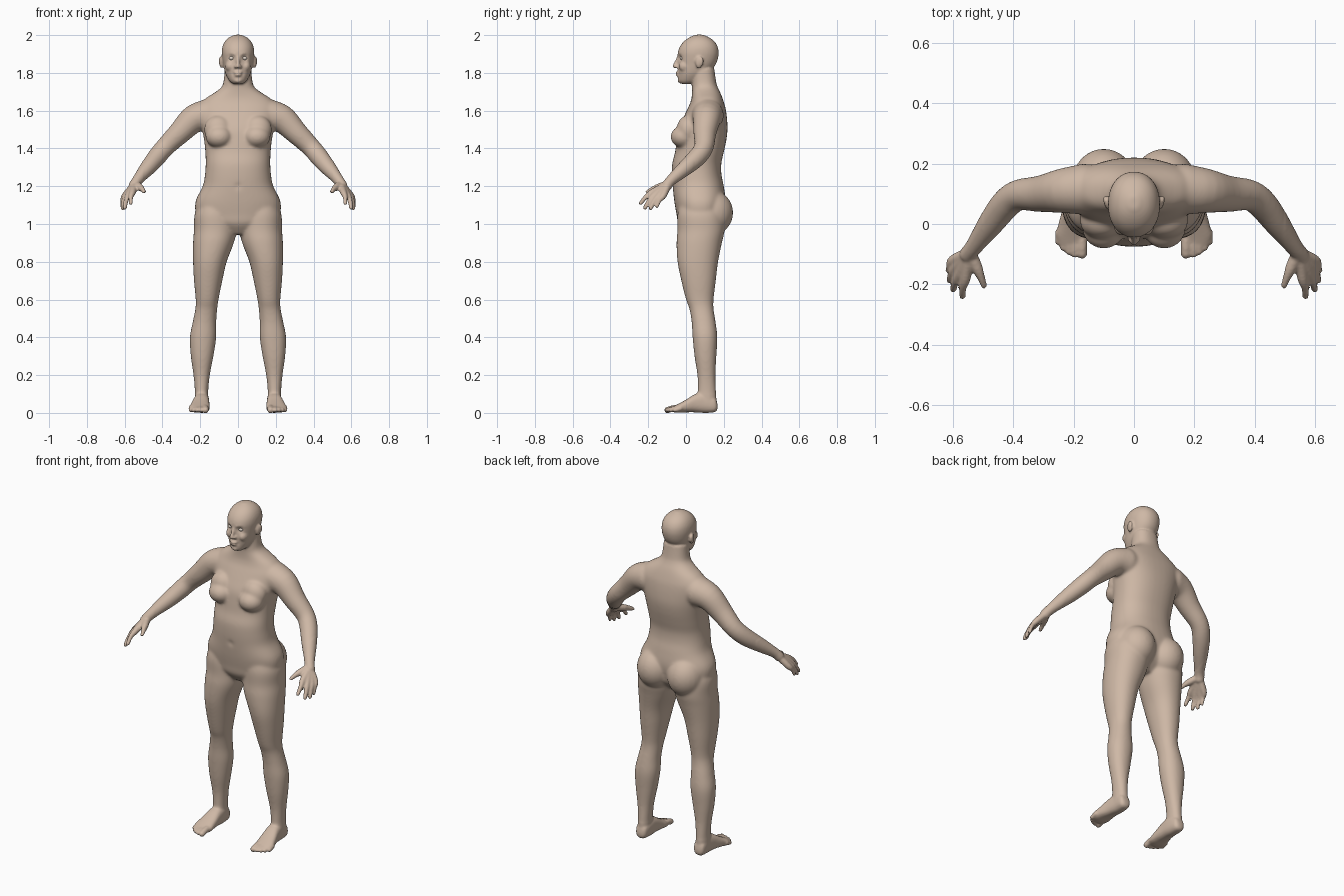
import bpy, bmesh
from math import cos, sin, pi, exp, copysign
from mathutils import Vector, Matrix

bm = bmesh.new()


def spline(rows, n=4):
    """Catmull-Rom interpolation of rows of numbers."""
    out = []
    for i in range(len(rows) - 1):
        a, b = rows[max(i - 1, 0)], rows[i]
        c, d = rows[i + 1], rows[min(i + 2, len(rows) - 1)]
        for k in range(n):
            t = k / n
            out.append([0.5 * (2 * q + (r - p) * t + (2 * p - 5 * q + 4 * r - s) * t * t
                               + (3 * q - p - 3 * r + s) * t ** 3)
                        for p, q, r, s in zip(a, b, c, d)])
    return out + [list(rows[-1])]


def skin(rings):
    """Bridge rings of points into a closed tube."""
    vs = [[bm.verts.new(p) for p in r] for r in rings]
    n = len(vs[0])
    for a, b in zip(vs, vs[1:]):
        for i in range(n):
            bm.faces.new((a[i], a[(i + 1) % n], b[(i + 1) % n], b[i]))
    bm.faces.new(vs[0])
    bm.faces.new(vs[-1])


def loft(rows, axis='z', p=2.0, n=40):
    """Rows: position on axis, x min, x max, then min and max of the other axis."""
    rings = []
    for t, x0, x1, w0, w1 in spline(rows):
        ring = []
        for k in range(n):
            c, s = cos(2 * pi * k / n), sin(2 * pi * k / n)
            x = (x0 + x1) / 2 + (x1 - x0) / 2 * copysign(abs(c) ** (2 / p), c)
            w = (w0 + w1) / 2 + (w1 - w0) / 2 * copysign(abs(s) ** (2 / p), s)
            ring.append((x, w, t) if axis == 'z' else (x, t, w))
        rings.append(ring)
    skin(rings)


def ball(c, r):
    m = Matrix.Translation(c) @ Matrix.Diagonal((*r, 1))
    bmesh.ops.create_uvsphere(bm, u_segments=24, v_segments=16, radius=1, matrix=m)


def tube(pts, n=20):
    """Round limb through (x, y, z, radius) points with ball ends."""
    path = spline(pts)
    rings = []
    for i, q in enumerate(path):
        d = Vector(path[min(i + 1, len(path) - 1)][:3]) - Vector(path[max(i - 1, 0)][:3])
        rot = d.to_track_quat('Z', 'Y')
        rings.append([Vector(q[:3]) + rot @ Vector((q[3] * cos(2 * pi * k / n), q[3] * sin(2 * pi * k / n), 0))
                      for k in range(n)])
    skin(rings)
    for q in (pts[0], pts[-1]):
        ball(q[:3], (q[3],) * 3)


# ---- one-sided parts (mirrored below) ----
# leg
loft([(1.12, .03, .2, -.03, .17), (1.05, .01, .23, -.045, .2), (.97, .008, .233, -.045, .205),
      (.9, .022, .238, -.05, .19), (.8, .06, .238, -.045, .17), (.7, .083, .233, -.025, .158),
      (.6, .103, .224, 0, .146), (.55, .11, .226, .018, .146), (.48, .115, .24, .03, .157),
      (.4, .115, .255, .035, .166), (.3, .13, .25, .045, .161), (.2, .149, .236, .06, .156),
      (.12, .157, .229, .062, .159), (.05, .158, .23, .06, .162)], p=2.15)
# foot and toes
loft([(.167, .178, .208, .02, .045), (.152, .16, .226, .004, .085), (.1, .153, .23, 0, .11),
      (.05, .152, .237, .003, .1), (0, .15, .25, .003, .07), (-.04, .15, .259, .001, .048),
      (-.072, .16, .247, .004, .032)], 'y', 2.5)
for x, tip, r in ((.172, -.098, .017), (.197, -.1, .012), (.216, -.091, .012), (.234, -.078, .012), (.25, -.058, .012)):
    tube([(x, -.03, .028, r), (x, tip + .03, .024, r), (x, tip, .015, r)])
# buttock and breast
ball((.1, .135, 1.06), (.107, .115, .12))
ball((.1, -.012, 1.462), (.072, .07, .06))
ball((.105, .01, 1.5), (.075, .06, .075))
# arm
tube([(.165, .115, 1.575, .085), (.235, .11, 1.555, .075), (.31, .1, 1.482, .061), (.385, .095, 1.408, .052),
      (.43, .06, 1.355, .05), (.475, 0, 1.3, .043), (.53, -.075, 1.235, .029), (.55, -.1, 1.205, .028)])
# palm rays and fingers
for kx, ky, kz, tx, ty, tz, r in ((.558, -.178, 1.168, .568, -.24, 1.11, .0125),
                                  (.577, -.163, 1.157, .599, -.217, 1.086, .013),
                                  (.591, -.143, 1.15, .611, -.187, 1.083, .0125),
                                  (.599, -.12, 1.15, .615, -.154, 1.093, .0115)):
    tube([(.545, -.095, 1.21, .02), (kx, ky, kz, .0175), ((kx + tx) / 2 + .004, (ky + ty) / 2 - .003, (kz + tz) / 2 + .004, r),
          (tx, ty, tz, r - .002)])
# thumb
tube([(.54, -.1, 1.21, .02), (.52, -.145, 1.195, .019), (.505, -.178, 1.183, .014), (.495, -.205, 1.17, .0115)])
# ear, cheek and brow
ball((.088, .07, 1.856), (.01, .02, .032))
ball((.096, .08, 1.862), (.006, .014, .024))
ball((.042, -.004, 1.835), (.025, .034, .03))
tube([(.014, -.04, 1.897, .006), (.035, -.032, 1.903, .006), (.055, -.015, 1.898, .006)])
# nostril wing
ball((.012, -.05, 1.832), (.009, .011, .008))

# mirror to the other side
dup = bmesh.ops.duplicate(bm, geom=bm.verts[:] + bm.edges[:] + bm.faces[:])
for v in dup['geom']:
    if isinstance(v, bmesh.types.BMVert):
        v.co.x *= -1

# ---- central parts ----
# torso and neck
torso = [(.945, .05, .0, .13), (1.0, .17, -.04, .185), (1.05, .22, -.05, .2), (1.12, .225, -.062, .21),
         (1.2, .187, -.071, .2), (1.26, .175, -.075, .188), (1.32, .171, -.073, .187), (1.38, .173, -.058, .2),
         (1.44, .179, -.05, .213), (1.5, .19, -.04, .22), (1.56, .205, -.015, .217), (1.61, .212, .008, .21),
         (1.64, .198, .022, .202), (1.67, .165, .03, .192), (1.695, .125, .032, .182), (1.72, .092, .032, .17),
         (1.75, .077, .03, .16), (1.82, .07, .03, .15)]
loft([(z, -w, w, f, b) for z, w, f, b in torso], p=2.3)
# head
head = [(1.742, .026, -.026, .03), (1.757, .045, -.04, .08), (1.79, .064, -.042, .115), (1.82, .073, -.043, .14),
        (1.85, .079, -.042, .16), (1.88, .084, -.043, .17), (1.91, .086, -.043, .173), (1.94, .082, -.032, .167),
        (1.967, .069, -.011, .15), (1.988, .047, .018, .122), (2.002, .016, .05, .09)]
loft([(z, -w, w, f, b) for z, w, f, b in head], p=2.15)
# nose, lips and chin
tube([(0, -.04, 1.885, .008), (0, -.05, 1.86, .009), (0, -.06, 1.836, .0115)])
ball((0, -.043, 1.802), (.022, .013, .006))
ball((0, -.042, 1.788), (.019, .013, .007))
ball((0, -.031, 1.76), (.022, .014, .014))

bmesh.ops.recalc_face_normals(bm, faces=bm.faces[:])
mesh = bpy.data.meshes.new("body")
bm.to_mesh(mesh)
bm.free()
body = bpy.data.objects.new("body", mesh)
bpy.context.collection.objects.link(body)
bpy.context.view_layer.objects.active = body
body.select_set(True)

# fuse all parts into one skin
fuse = body.modifiers.new("fuse", 'REMESH')
fuse.mode = 'VOXEL'
fuse.voxel_size = .006
bpy.ops.object.modifier_apply(modifier=fuse.name)

# sculpted dents: eye sockets, mouth corners, navel
for cx, cy, cz, r, depth in ((.033, -.033, 1.878, .016, .013), (-.033, -.033, 1.878, .016, .013),
                             (.026, -.04, 1.795, .008, .003), (-.026, -.04, 1.795, .008, .003),
                             (0, -.074, 1.2, .012, .01)):
    c = Vector((cx, cy, cz))
    for v in body.data.vertices:
        d = (v.co - c).length
        if d < 3 * r:
            v.co.y += depth * exp(-(d / r) ** 2)

# stronger smoothing on the trunk and limbs, light on hands, feet and face
soft = body.vertex_groups.new(name="soft")
soft.add([v.index for v in body.data.vertices
          if abs(v.co.x) < .5 and .1 < v.co.z < 1.73], 1, 'REPLACE')
for name, steps, group in (("soften_trunk", 22, "soft"), ("soften_all", 3, "")):
    m = body.modifiers.new(name, 'SMOOTH')
    m.factor = .5
    m.iterations = steps
    m.vertex_group = group
    bpy.ops.object.modifier_apply(modifier=name)
bpy.ops.object.shade_smooth()
skin_mat = bpy.data.materials.new("skin")
skin_mat.diffuse_color = (.62, .48, .38, 1)
body.data.materials.append(skin_mat)

# eyes
bm = bmesh.new()
for s in (-1, 1):
    ball((s * .033, -.02, 1.878), (.015, .012, .011))
eye_mesh = bpy.data.meshes.new("eyes")
bm.to_mesh(eye_mesh)
bm.free()
eyes = bpy.data.objects.new("eyes", eye_mesh)
bpy.context.collection.objects.link(eyes)
for f in eye_mesh.polygons:
    f.use_smooth = True
eye_mat = bpy.data.materials.new("eye_white")
eye_mat.diffuse_color = (.75, .66, .58, 1)
eye_mesh.materials.append(eye_mat)
